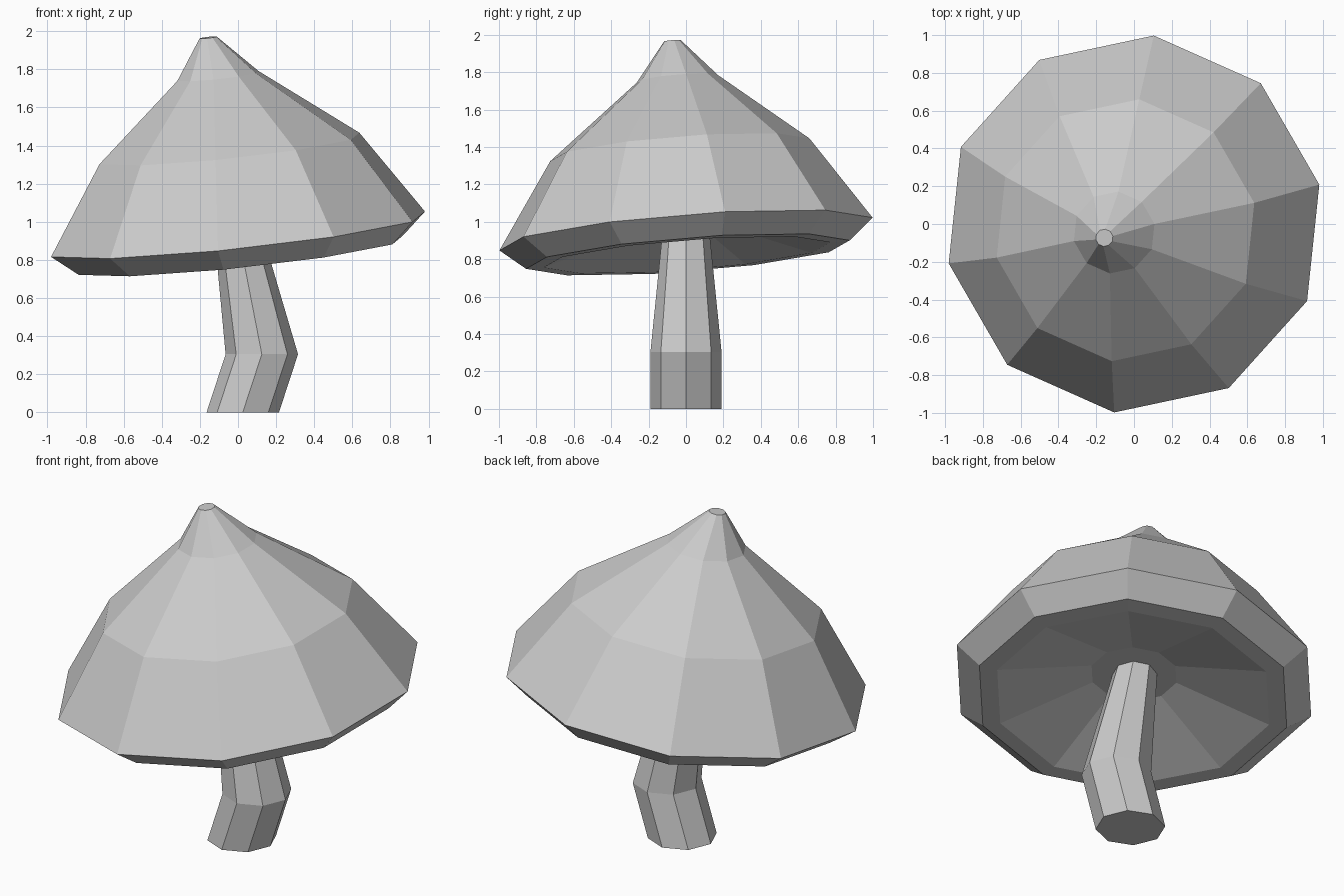
import bpy
from math import sin, cos, radians

if "Cube" in bpy.data.objects:
    bpy.data.objects.remove(bpy.data.objects["Cube"])


def loft(name, rings, sides, start=0.0, tilt=(0.0, 0.0)):
    """Skin a stack of (x, y, z, radius) rings, capping both ends."""
    verts, faces = [], []
    for cx, cy, cz, r in rings:
        for k in range(sides):
            a = radians(start + 360 * k / sides)
            dx, dy = r * cos(a), r * sin(a)
            verts.append((cx + dx, cy + dy, cz + tilt[0] * dx + tilt[1] * dy))
    for i in range(len(rings) - 1):
        for k in range(sides):
            n = (k + 1) % sides
            lo, hi = i * sides, (i + 1) * sides
            faces.append((lo + k, lo + n, hi + n, hi + k))
    faces.append(tuple(reversed(range(sides))))
    last = (len(rings) - 1) * sides
    faces.append(tuple(range(last, last + sides)))
    mesh = bpy.data.meshes.new(name)
    mesh.from_pydata(verts, [], faces)
    mesh.update()
    obj = bpy.data.objects.new(name, mesh)
    bpy.context.collection.objects.link(obj)
    return obj


# Bent eight-sided stem, running up into the cap
loft("stem", [
    (0.025, 0, 0.0, 0.19),
    (0.125, 0, 0.305, 0.19),
    (-0.01, 0, 1.0, 0.12),
], 8)

# Tilted ten-sided cap: hollow underside, flat lip, flared rim, crown, tip
loft("cap", [
    (0.0, 0.0, 0.975, 0.24),
    (0.01, 0.005, 0.823, 0.77),
    (0.015, 0.01, 0.825, 0.87),
    (0.0, 0.0, 0.935, 1.003),
    (-0.045, -0.033, 1.385, 0.697),
    (-0.105, -0.045, 1.765, 0.218),
    (-0.157, -0.073, 1.967, 0.046),
], 10, start=12, tilt=(0.105, 0.077))
